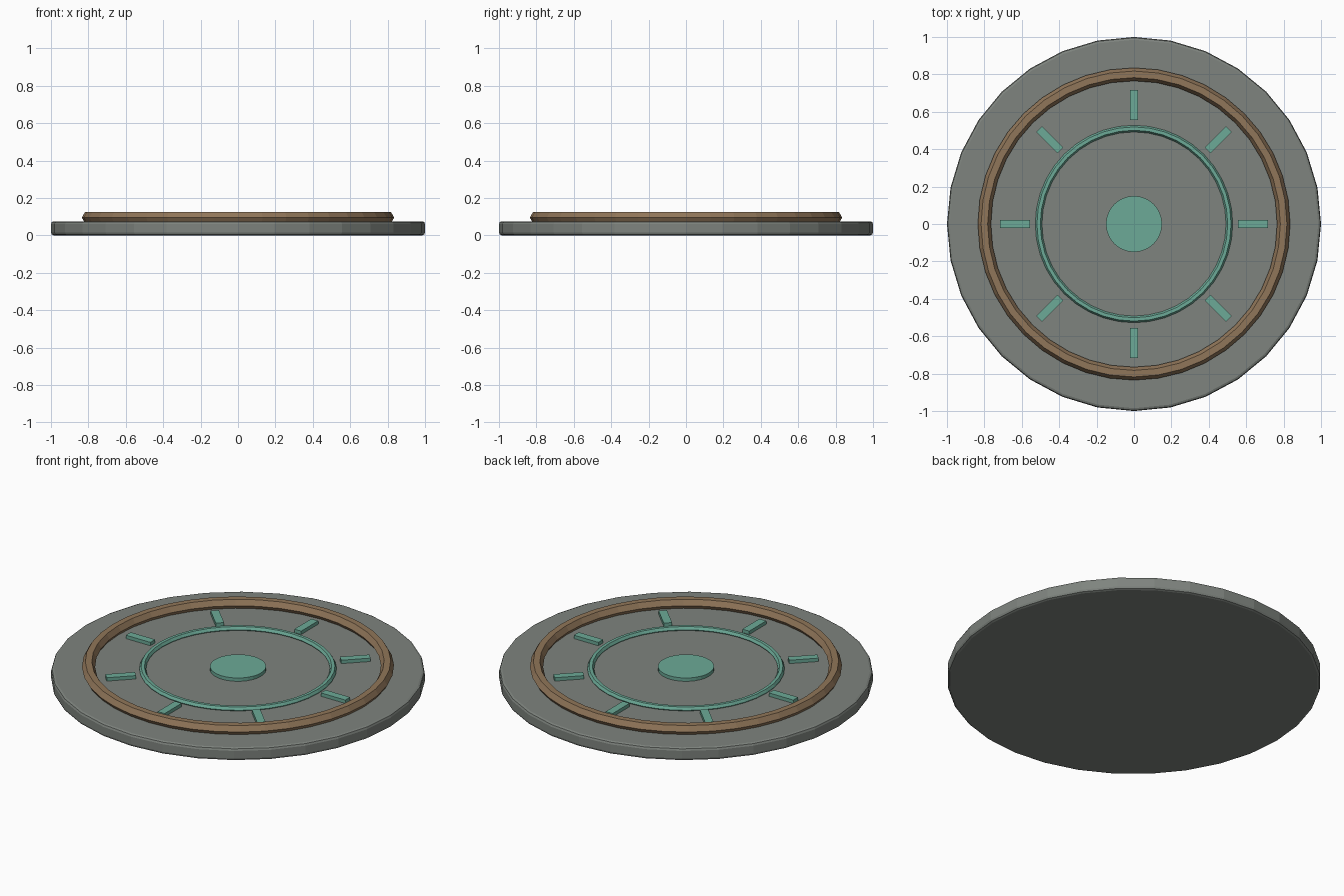
import bpy, math

if "Cube" in bpy.data.objects:
    bpy.data.objects.remove(bpy.data.objects["Cube"])

def mat(name, c):
    m = bpy.data.materials.new(name)
    m.diffuse_color = (*c, 1)
    m.use_nodes = True
    m.node_tree.nodes["Principled BSDF"].inputs["Base Color"].default_value = m.diffuse_color
    return m

STONE = mat("stone", (0.21, 0.23, 0.21))
BRONZE = mat("bronze", (0.28, 0.18, 0.10))
JADE = mat("jade", (0.15, 0.40, 0.31))
TOP = 0.075

def finish(name, m):
    o = bpy.context.object
    o.name = name
    o.data.materials.append(m)
    return o

def disc(name, r, z0, z1, sides, m):
    bpy.ops.mesh.primitive_cylinder_add(vertices=sides, radius=r, depth=z1 - z0,
                                        location=(0, 0, (z0 + z1) / 2))
    return finish(name, m)

def ring(name, r, thick, z, sides, m):
    bpy.ops.mesh.primitive_torus_add(major_radius=r, minor_radius=thick, major_segments=sides,
                                     minor_segments=6, location=(0, 0, z))
    return finish(name, m)

# Base slab with softened rims
base = disc("base_slab", 1.0, 0, TOP, 32, STONE)
bev = base.modifiers.new("rim_bevel", 'BEVEL')
bev.width = 0.015
bev.segments = 2
bev.limit_method = 'ANGLE'

# Raised rings
ring("outer_ring", 0.80, 0.035, 0.095, 40, BRONZE)
ring("inner_ring", 0.51, 0.018, 0.08, 40, JADE)

# Central button
disc("centre_disc", 0.15, TOP - 0.01, 0.095, 32, JADE)

# Radial marks
for i in range(8):
    a = i * math.pi / 4
    bpy.ops.mesh.primitive_cube_add(size=1, rotation=(0, 0, a),
        location=(0.637 * math.cos(a), 0.637 * math.sin(a), 0.08))
    o = finish(f"radial_mark_{i + 1}", JADE)
    o.scale = (0.16, 0.045, 0.03)
